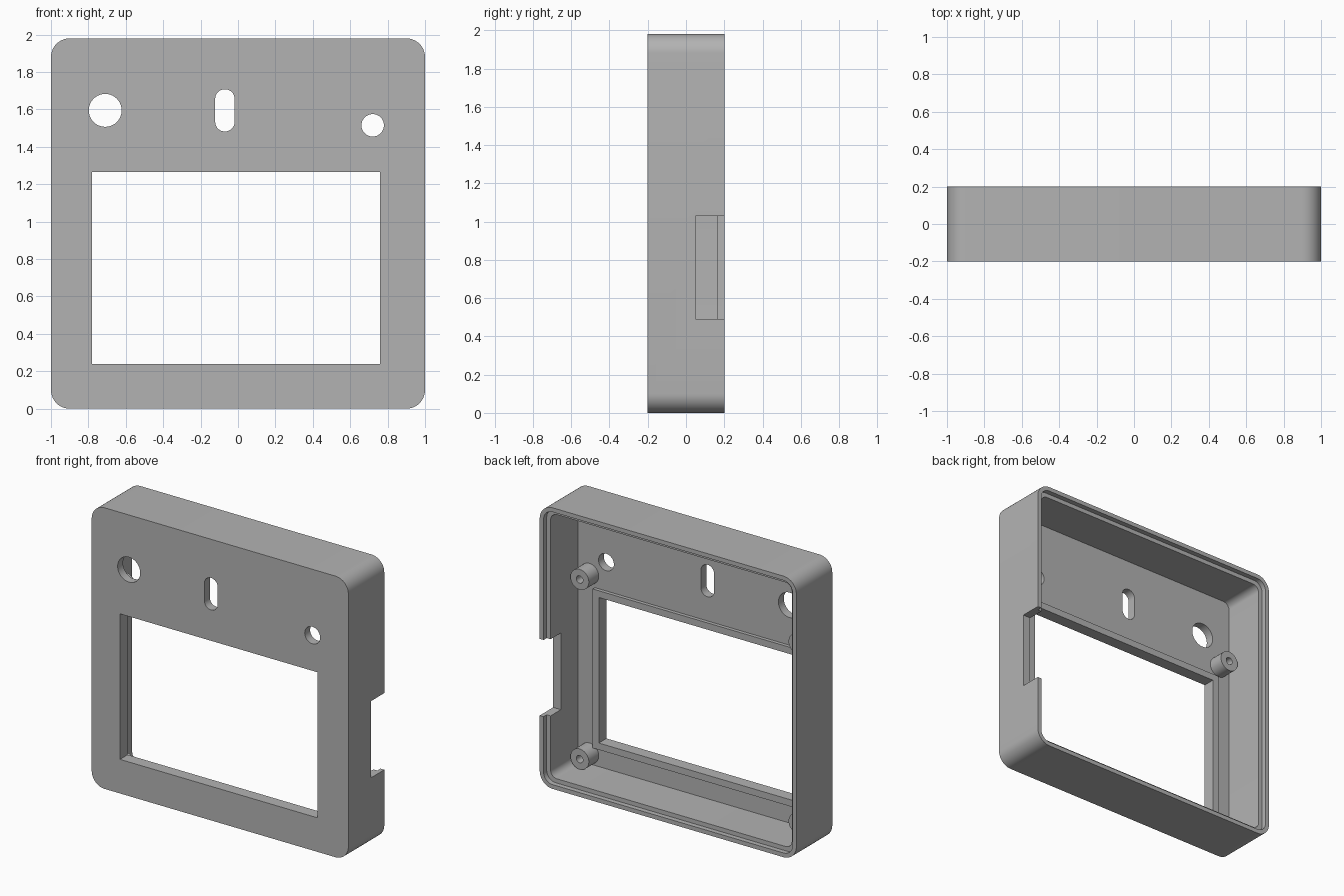
import bpy
import bmesh
import math
from mathutils import Matrix, Vector

if "Cube" in bpy.data.objects:
    bpy.data.objects.remove(bpy.data.objects["Cube"], do_unlink=True)

grey = bpy.data.materials.new("plain_grey")
grey.use_nodes = True
grey.diffuse_color = (0.45, 0.45, 0.45, 1)
grey.node_tree.nodes["Principled BSDF"].inputs["Base Color"].default_value = grey.diffuse_color

WIDTH, HEIGHT, FRONT, BACK = 2.0, 1.98, -0.2, 0.2
WALL, FLOOR_Y, LIP_Y = 0.06, -0.14, 0.165
MID_Z = HEIGHT / 2


def finish(name, bm):
    """Turn a bmesh into a grey object."""
    bmesh.ops.recalc_face_normals(bm, faces=bm.faces)
    mesh = bpy.data.meshes.new(name)
    bm.to_mesh(mesh)
    bm.free()
    mesh.materials.append(grey)
    obj = bpy.data.objects.new(name, mesh)
    bpy.context.collection.objects.link(obj)
    return obj


def rounded_block(name, cx, cz, w, h, y0, y1, radius=0.0, steps=10):
    """Rounded rectangle in the x-z plane, extruded along y."""
    bm = bmesh.new()
    verts = []
    for corner, (sx, sz) in enumerate([(1, 1), (-1, 1), (-1, -1), (1, -1)]):
        ox, oz = cx + sx * (w / 2 - radius), cz + sz * (h / 2 - radius)
        for i in range(steps + 1 if radius else 1):
            a = (corner + i / steps) * math.pi / 2
            verts.append(bm.verts.new((ox + radius * math.cos(a), y0, oz + radius * math.sin(a))))
    bmesh.ops.remove_doubles(bm, verts=verts, dist=1e-5)
    face = bm.faces.new([v for v in verts if v.is_valid])
    out = bmesh.ops.extrude_face_region(bm, geom=[face])["geom"]
    moved = [v for v in out if isinstance(v, bmesh.types.BMVert)]
    bmesh.ops.translate(bm, verts=moved, vec=(0, y1 - y0, 0))
    return finish(name, bm)


def cut(target, cutter):
    """Subtract a cutter, then discard it."""
    cutter.hide_render = True
    mod = target.modifiers.new("cut", 'BOOLEAN')
    mod.operation = 'DIFFERENCE'
    mod.solver = 'EXACT'
    mod.object = cutter
    bpy.ops.object.select_all(action='DESELECT')
    bpy.context.view_layer.objects.active = target
    target.select_set(True)
    bpy.ops.object.modifier_apply(modifier=mod.name)
    bpy.data.objects.remove(cutter, do_unlink=True)


def smooth(obj):
    bpy.ops.object.select_all(action='DESELECT')
    bpy.context.view_layer.objects.active = obj
    obj.select_set(True)
    bpy.ops.object.shade_smooth_by_angle(angle=math.radians(30))


def window_cutter():
    return rounded_block("window_cutter", -0.01, 0.7525, 1.54, 1.025, -0.3, 0.0)


# Open-backed shell with a stepped rim
shell = rounded_block("case_shell", 0, MID_Z, WIDTH, HEIGHT, FRONT, BACK, 0.1)
cut(shell, rounded_block("cavity", 0, MID_Z, WIDTH - 2 * WALL, HEIGHT - 2 * WALL,
                         FLOOR_Y, 0.3, 0.05))
cut(shell, rounded_block("rim_step", 0, MID_Z, WIDTH - WALL, HEIGHT - WALL,
                         LIP_Y, 0.3, 0.07))

# Front openings: window, large hole, slot, small hole
cut(shell, window_cutter())
for cx, cz, w, h in [(-0.71, 1.595, 0.176, 0.176),
                     (-0.07, 1.595, 0.104, 0.226),
                     (0.72, 1.515, 0.12, 0.12)]:
    cut(shell, rounded_block("hole", cx, cz, w, h, -0.3, 0.0, w / 2 - 1e-4))

# Cable notch in the left wall
cut(shell, rounded_block("notch", 1.0, 0.76, 0.3, 0.54, 0.05, 0.3))
smooth(shell)

# Raised border round the window, inside the case
border = rounded_block("window_border", -0.01, 0.7525, 1.635, 1.12, FLOOR_Y - 0.002, -0.115)
cut(border, window_cutter())

# Four screw posts with blind holes
profile = [(0.072, FLOOR_Y - 0.01), (0.072, -0.03), (0.026, -0.03), (0.026, -0.12), (0, -0.12)]
for side, sx in (("left", 1), ("right", -1)):
    for level, z in (("upper", 1.4), ("lower", 0.135)):
        bm = bmesh.new()
        pts = [bm.verts.new((r, y, 0)) for r, y in profile]
        edges = [bm.edges.new(pair) for pair in zip(pts, pts[1:])]
        bmesh.ops.spin(bm, geom=pts + edges, cent=(0, 0, 0), axis=(0, 1, 0),
                       angle=2 * math.pi, steps=32)
        bmesh.ops.remove_doubles(bm, verts=bm.verts, dist=1e-5)
        rim = [e for e in bm.edges if e.is_boundary]
        bmesh.ops.contextual_create(bm, geom=rim)
        bmesh.ops.transform(bm, matrix=Matrix.Translation(Vector((sx * 0.85, 0, z))), verts=bm.verts)
        smooth(finish(f"{level}_{side}_screw_post", bm))
